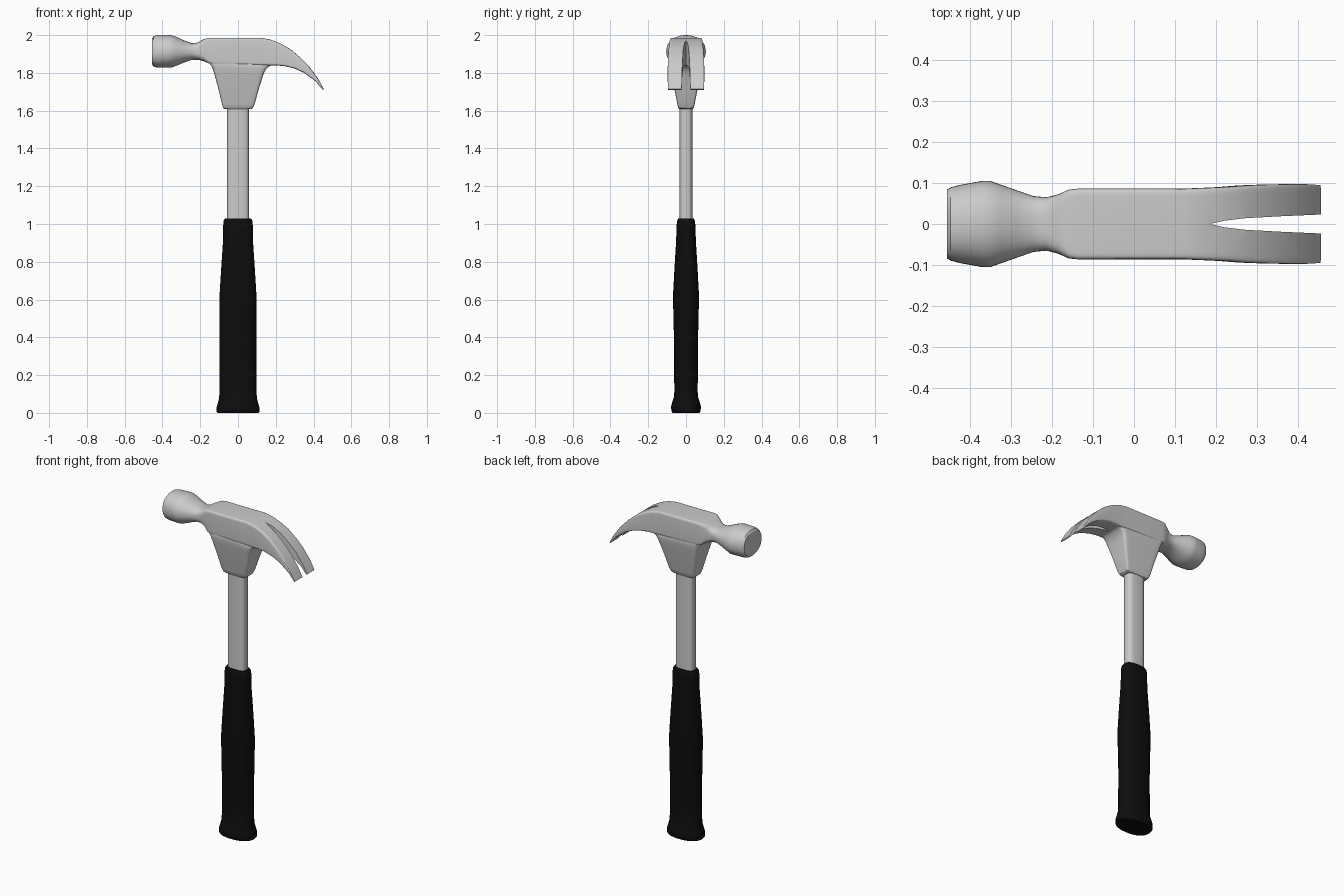
import bpy, bmesh
from math import sin, cos, pi, copysign
from mathutils import Vector

if "Cube" in bpy.data.objects:
    bpy.data.objects.remove(bpy.data.objects["Cube"])


def make(name, bm):
    bmesh.ops.recalc_face_normals(bm, faces=bm.faces[:])
    me = bpy.data.meshes.new(name)
    bm.to_mesh(me)
    bm.free()
    ob = bpy.data.objects.new(name, me)
    bpy.context.collection.objects.link(ob)
    return ob


def loft(name, stations, n=40):
    """Stations: (x0, z0, x1, z1, half_y, power); superellipse rings spanning two xz points."""
    bm = bmesh.new()
    rings = []
    for x0, z0, x1, z1, hy, p in stations:
        a, b = Vector((x0, 0, z0)), Vector((x1, 0, z1))
        mid, half = (a + b) / 2, (b - a) / 2
        ring = []
        for i in range(n):
            t = 2 * pi * i / n
            c, s = round(cos(t), 9), round(sin(t), 9)
            u = copysign(abs(c) ** (2 / p), c)
            v = copysign(abs(s) ** (2 / p), s)
            ring.append(bm.verts.new(mid + half * u + Vector((0, hy * v, 0))))
        rings.append(ring)
    for r, q in zip(rings, rings[1:]):
        for i in range(n):
            j = (i + 1) % n
            bm.faces.new((r[i], r[j], q[j], q[i]))
    bm.faces.new(rings[0])
    bm.faces.new(rings[-1])
    return make(name, bm)


def boolean(ob, other, op):
    other.hide_render = True
    m = ob.modifiers.new(op, 'BOOLEAN')
    m.object, m.operation, m.solver = other, op, 'EXACT'
    bpy.context.view_layer.objects.active = ob
    bpy.ops.object.modifier_apply(modifier=m.name)
    bpy.data.objects.remove(other)


def smooth(ob, deg=30):
    bpy.ops.object.select_all(action='DESELECT')
    ob.select_set(True)
    bpy.context.view_layer.objects.active = ob
    bpy.ops.object.shade_smooth_by_angle(angle=deg * pi / 180)


# Head: striking face, waist, body and curved claw in one loft
head = loft("hammer_head", [
    (-.455, 1.846, -.455, 1.982, .084, 2.4),
    (-.447, 1.833, -.447, 1.995, .089, 2.3),
    (-.425, 1.828, -.425, 2.0, .095, 2.2),
    (-.37, 1.828, -.37, 2.0, .105, 2.1),
    (-.35, 1.829, -.35, 1.999, .105, 2.1),
    (-.325, 1.838, -.325, 1.99, .096, 2.1),
    (-.285, 1.855, -.285, 1.972, .082, 2.2),
    (-.245, 1.869, -.245, 1.957, .068, 2.4),
    (-.21, 1.869, -.215, 1.96, .065, 3),
    (-.18, 1.862, -.185, 1.977, .073, 5),
    (-.155, 1.85, -.16, 1.985, .084, 10),
    (-.13, 1.845, -.14, 1.986, .086, 14),
    (.11, 1.84, .12, 1.986, .086, 14),
    (.16, 1.839, .17, 1.977, .088, 14),
    (.20, 1.84, .225, 1.956, .090, 14),
    (.25, 1.835, .28, 1.924, .094, 14),
    (.30, 1.823, .335, 1.877, .096, 14),
    (.35, 1.8, .38, 1.83, .097, 14),
    (.41, 1.756, .425, 1.768, .097, 12),
    (.449, 1.71, .455, 1.714, .095, 10),
])

# Tapered socket under the head
socket = loft("socket", [
    (-.068, 1.608, .068, 1.608, .036, 6),
    (-.078, 1.614, .078, 1.614, .041, 8),
    (-.085, 1.635, .088, 1.635, .046, 12),
    (-.105, 1.72, .112, 1.72, .063, 12),
    (-.127, 1.80, .134, 1.79, .079, 12),
    (-.137, 1.832, .146, 1.818, .084, 12),
    (-.15, 1.85, .162, 1.833, .085, 10),
    (-.168, 1.866, .185, 1.845, .082, 8),
])
boolean(head, socket, 'UNION')

# Nail slot splitting the claw
half = [(.22, .008), (.27, .014), (.36, .019), (.5, .025)]
outline = [(.185, 0)] + half + [(x, -y) for x, y in reversed(half)]
bm = bmesh.new()
low, high = [[bm.verts.new((x, y, z)) for x, y in outline] for z in (1.6, 2.1)]
bm.faces.new(low)
bm.faces.new(high)
for i in range(len(outline)):
    j = (i + 1) % len(outline)
    bm.faces.new((low[i], low[j], high[j], high[i]))
boolean(head, make("slot_cutter", bm), 'DIFFERENCE')
smooth(head)


def column(name, levels):
    return loft(name, [(-hx, z, hx, z, hy, p) for z, hx, hy, p in levels])


# Metal shaft
smooth(column("shaft", [(1.0, .058, .034, 3.2), (1.625, .058, .034, 3.2)]))

# Rubber grip with flared butt
grip = column("grip", [
    (0, .108, .070, 2.3), (.006, .113, .075, 2.3), (.03, .113, .080, 2.3),
    (.05, .107, .075, 2.3), (.08, .100, .065, 2.3), (.11, .098, .062, 2.3),
    (.35, .097, .063, 2.3), (.54, .099, .067, 2.4), (.60, .099, .070, 2.4),
    (.75, .090, .062, 2.5), (.90, .080, .053, 2.6), (1.0, .078, .049, 2.7),
    (1.018, .076, .047, 2.7), (1.03, .068, .040, 2.7),
])
smooth(grip)
rubber = bpy.data.materials.new("black_rubber")
rubber.diffuse_color = (.004, .004, .004, 1)
rubber.use_nodes = True
rubber.node_tree.nodes["Principled BSDF"].inputs["Base Color"].default_value = rubber.diffuse_color
grip.data.materials.append(rubber)
